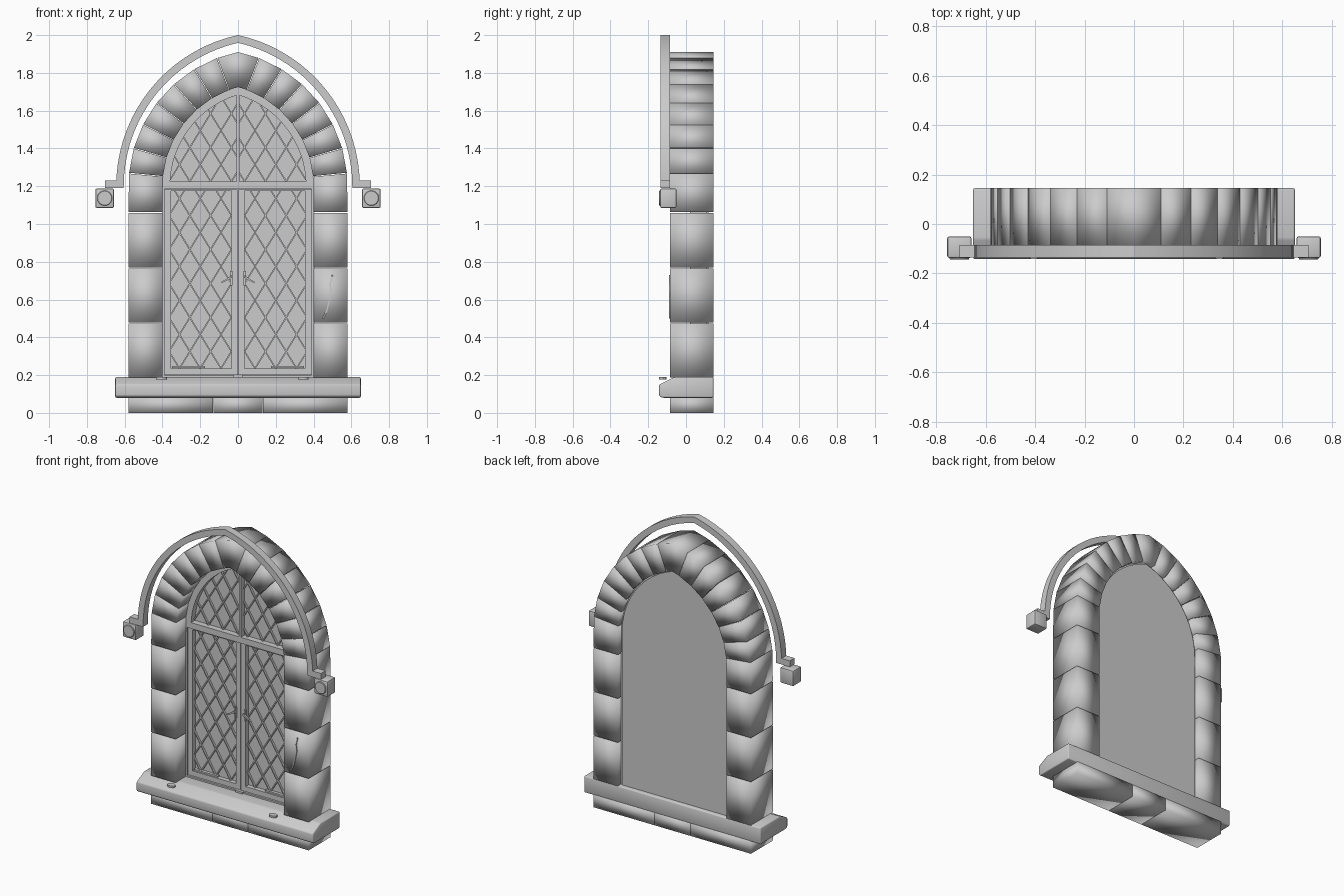
import bpy, bmesh, math
from mathutils import Vector

if "Cube" in bpy.data.objects:
    bpy.data.objects.remove(bpy.data.objects["Cube"])

mat = bpy.data.materials.new("stone_grey")
mat.diffuse_color = (0.6, 0.6, 0.6, 1)
mat.use_nodes = True
mat.node_tree.nodes["Principled BSDF"].inputs["Base Color"].default_value = mat.diffuse_color
C, SPRING = 0.145, 1.2          # arc centre offset and springing height


def finish(name, me, smooth):
    """smooth: None = flat, otherwise sharp-edge angle in degrees"""
    me.materials.clear()
    me.materials.append(mat)
    if smooth is None:
        me.shade_flat()
    else:
        me.shade_smooth()
        if smooth < 180:
            me.set_sharp_from_angle(angle=math.radians(smooth))
    ob = bpy.data.objects.new(name, me)
    bpy.context.collection.objects.link(ob)
    return ob


def prism(name, pts, a, b, axis='Y', smooth=None, bevel=0.0, seg=2):
    """Extrude a polygon along an axis: Y takes (x,z), X takes (y,z), Z takes (x,y)"""
    put = {'Y': lambda p, t: (p[0], t, p[1]),
           'X': lambda p, t: (t, p[0], p[1]),
           'Z': lambda p, t: (p[0], p[1], t)}[axis]
    bm = bmesh.new()
    lo = [bm.verts.new(put(p, a)) for p in pts]
    hi = [bm.verts.new(put(p, b)) for p in pts]
    bm.faces.new(lo)
    bm.faces.new(hi[::-1])
    n = len(pts)
    for i in range(n):
        j = (i + 1) % n
        bm.faces.new((lo[i], hi[i], hi[j], lo[j]))
    if bevel:
        bmesh.ops.bevel(bm, geom=bm.edges[:], offset=bevel, segments=seg,
                        affect='EDGES', profile=0.5)
    bmesh.ops.recalc_face_normals(bm, faces=bm.faces)
    me = bpy.data.meshes.new(name)
    bm.to_mesh(me)
    bm.free()
    return finish(name, me, smooth)


def rect(x0, x1, z0, z1):
    return [(x0, z0), (x1, z0), (x1, z1), (x0, z1)]


def flip(pts, s):
    return [(s * x, z) for x, z in pts]


def polar(r, deg, c=C):
    t = math.radians(deg)
    return (-c + r * math.cos(t), SPRING + r * math.sin(t))


def arc(r, c=C, n=18, x_end=0.0, z_start=SPRING):
    """Right half of a pointed arch from springing up to x_end"""
    t0 = math.asin((z_start - SPRING) / r)
    t1 = math.acos((x_end + c) / r)
    return [polar(r, math.degrees(t0 + (t1 - t0) * i / n), c) for i in range(n + 1)]


def plate(name, loops, y0, y1):
    """Plate with holes: first loop is the outline"""
    cu = bpy.data.curves.new(name, 'CURVE')
    cu.dimensions = '2D'
    cu.fill_mode = 'BOTH'
    cu.extrude = (y1 - y0) / 2
    for pts in loops:
        sp = cu.splines.new('POLY')
        sp.points.add(len(pts) - 1)
        for p, q in zip(sp.points, pts):
            p.co = (q[0], q[1], 0, 1)
        sp.use_cyclic_u = True
    tmp = bpy.data.objects.new(name + "_curve", cu)
    bpy.context.collection.objects.link(tmp)
    dg = bpy.context.evaluated_depsgraph_get()
    dg.update()
    me = bpy.data.meshes.new_from_object(tmp.evaluated_get(dg))
    bpy.data.objects.remove(tmp)
    mid = (y0 + y1) / 2
    for v in me.vertices:
        x, y, z = v.co
        v.co = (x, mid - z, y)
    return finish(name, me, 30)


def bar(name, p, q, w, y0, y1):
    p, q = Vector(p), Vector(q)
    d = (q - p).normalized() * w / 2
    n = Vector((-d.y, d.x))
    return prism(name, [p + n, q + n, q - n, p - n], y0, y1)


def clip(p, d, poly):
    """Clip the line p + t*d to a convex counter-clockwise polygon"""
    lo, hi = -9.0, 9.0
    for i, a in enumerate(poly):
        a, b = Vector(a), Vector(poly[(i + 1) % len(poly)])
        n = Vector((a.y - b.y, b.x - a.x))
        den, num = n.dot(d), n.dot(a - p)
        if abs(den) < 1e-9:
            if num > 0:
                return None
        elif den > 0:
            lo = max(lo, num / den)
        else:
            hi = min(hi, num / den)
    return (p + d * lo, p + d * hi) if hi - lo > 0.01 else None


YF, YB, G = -0.085, 0.145, 0.003     # stone front, back, joint gap
RI, RO = 0.40 + C, 0.58 + C
joints = [5.5 + 10.65 * i for i in range(7)]
fan = [(0.007, 1.225)] + arc(0.505, x_end=0.007, z_start=1.225)
pane = rect(0.035, 0.355, 0.235, 1.175)

for s, side in ((-1, "left"), (1, "right")):
    # jamb stones
    for i, (a, b) in enumerate(((0.185, 0.475), (0.475, 0.768), (0.768, 1.06))):
        prism(f"jamb_stone_{side}_{i}", flip(rect(0.40, 0.58, a + G, b - G), s), YF, YB, smooth=180)
    prism(f"springer_stone_{side}",
          flip([(0.40, 1.06 + G), (0.58, 1.06 + G), polar(RO, 5.3), polar(RI, 5.3)], s),
          YF, YB, smooth=180)
    # arch stones
    for i in range(6):
        a, b = joints[i] + 0.15, joints[i + 1] - 0.15
        prism(f"arch_stone_{side}_{i}",
              flip([polar(RI, a), polar(RO, a), polar(RO, b), polar(RI, b)], s),
              YF, YB, smooth=180)
    # hood moulding stop: foot, block and round boss
    prism(f"hood_foot_{side}", flip(rect(0.607, 0.705, 1.19, 1.23), s), -0.135, YF)
    prism(f"hood_block_{side}", flip(rect(0.657, 0.755, 1.085, 1.188), s), -0.137, -0.05,
          smooth=40, bevel=0.008)
    ring = [(s * 0.706 + 0.04 * math.cos(t * math.pi / 10),
             1.137 + 0.04 * math.sin(t * math.pi / 10)) for t in range(20)]
    prism(f"hood_boss_{side}", ring, -0.144, -0.13, smooth=40, bevel=0.003, seg=1)
    # casement leaf
    plate(f"casement_{side}", [flip(rect(0.002, 0.388, 0.202, 1.183), s), flip(pane, s)], 0.03, 0.10)
    # diamond lattice
    for label, poly in (("casement", pane), ("fanlight", fan)):
        k = 0
        for slope in (1, -1):
            d = Vector((0.055, slope * 0.09)).normalized()
            for i in range(-4, 22):
                hit = clip(Vector((0.035, 0.145 + 0.18 * i * 0.5 * 2)), d, poly)
                if hit:
                    bar(f"{label}_lattice_{side}_{k}", *[Vector((s * h.x, h.y)) for h in hit],
                        0.007, 0.047, 0.063)
                    k += 1
    # handle: back plate and lever
    prism(f"handle_plate_{side}", flip(rect(0.03, 0.042, 0.675, 0.75), s), 0.018, 0.032)
    bar(f"handle_lever_{side}", (s * 0.034, 0.722), (s * 0.06, 0.705), 0.01, 0.004, 0.016)
    bar(f"handle_tip_{side}", (s * 0.058, 0.706), (s * 0.088, 0.69), 0.008, 0.004, 0.014)
    prism(f"handle_pin_{side}", flip(rect(0.031, 0.041, 0.713, 0.727), s), 0.004, 0.02)
    # small bottom trim on each leaf
    prism(f"leaf_trim_{side}", flip(rect(0.175, 0.35, 0.237, 0.247), s), 0.035, 0.055)

# keystone
key = [polar(RI, joints[-1] + 0.15), polar(RO, joints[-1] + 0.15)]
prism("keystone", key + [(0, 1.91)] + flip(key[::-1], -1) + [(0, 1.725)], YF, YB, smooth=180)

# hood moulding
outer, inner = arc(0.819, 0.174), arc(0.779, 0.174)
outer, inner = [(0.645, 1.19)] + outer, [(0.605, 1.19)] + inner
loop = outer + flip(outer[-2::-1], -1) + flip(inner, -1) + inner[-2::-1]
prism("hood_moulding", loop, -0.135, YF, smooth=25)

# sill and the stones beneath it
prism("sill", [(0.145, 0.08), (0.145, 0.19), (-0.06, 0.19), (-0.142, 0.15), (-0.142, 0.09), (-0.125, 0.08)],
      -0.65, 0.65, axis='X', smooth=50, bevel=0.007)
for i, (a, b) in enumerate(((-0.58, -0.133), (-0.13, 0.13), (0.133, 0.58))):
    prism(f"base_stone_{i}", rect(a, b, 0, 0.085), YF, YB, smooth=180)

# window frame and glass
edge = [(0.40, 0.185)] + arc(RI)
plate("window_frame", [edge + flip(edge[-2::-1], -1), rect(-0.39, 0.39, 0.2, 1.185),
                       fan, flip(fan[::-1], -1)], 0.02, 0.11)
pane_edge = [(0.39, 0.19)] + arc(RI - 0.01)
prism("glass", pane_edge + flip(pane_edge[-2::-1], -1), 0.06, 0.118)
prism("sill_catch", rect(-0.025, 0.025, 0.188, 0.202), 0.01, 0.03)

# loose chips on the sill
for i, x in enumerate((-0.405, 0.345)):
    chip = [(x + 0.028 * math.cos(t * math.pi / 5), -0.123 + 0.02 * math.sin(t * math.pi / 5))
            for t in range(10)]
    prism(f"sill_chip_{i}", chip, 0.178, 0.19, axis='Z', smooth=40)

# crack on the right jamb
crack = [(0.50, 0.73), (0.488, 0.68), (0.493, 0.64), (0.48, 0.58), (0.47, 0.54), (0.45, 0.50)]
for i, (p, q) in enumerate(zip(crack, crack[1:])):
    bar(f"jamb_crack_{i}", p, q, 0.007, -0.09, -0.083)
